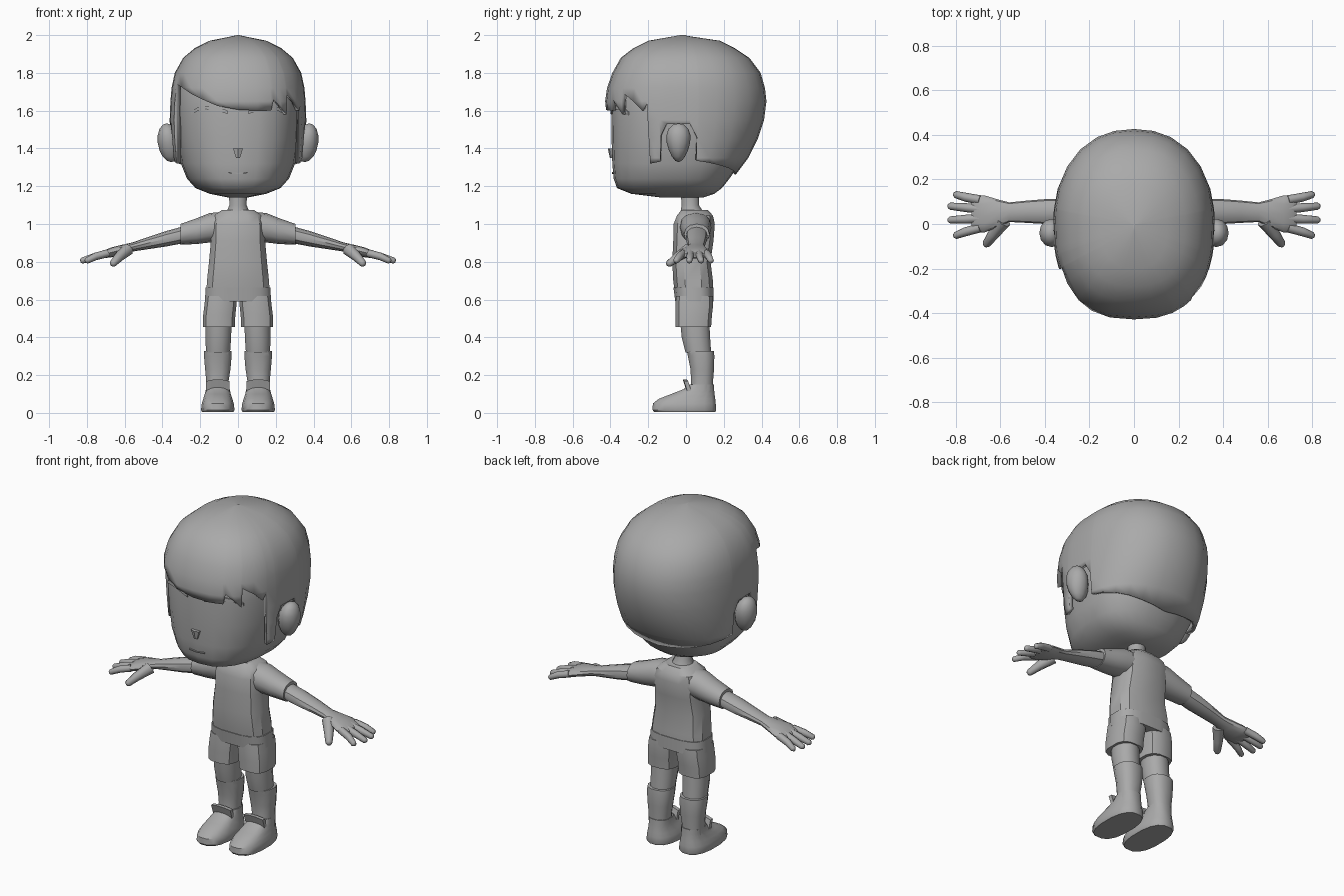
import bpy, bmesh, math
from mathutils import Vector

if "Cube" in bpy.data.objects:
    bpy.data.objects.remove(bpy.data.objects["Cube"])

mat = bpy.data.materials.new("plain grey")
mat.diffuse_color = (0.4, 0.4, 0.4, 1)
mat.use_nodes = True
mat.node_tree.nodes["Principled BSDF"].inputs["Base Color"].default_value = mat.diffuse_color


def finish(name, bm, mirror=False, angle=35, thick=0):
    bmesh.ops.remove_doubles(bm, verts=bm.verts, dist=1e-5)
    bmesh.ops.recalc_face_normals(bm, faces=bm.faces)
    me = bpy.data.meshes.new(name)
    bm.to_mesh(me)
    bm.free()
    me.materials.append(mat)
    ob = bpy.data.objects.new(name, me)
    bpy.context.collection.objects.link(ob)
    bpy.ops.object.select_all(action='DESELECT')
    ob.select_set(True)
    bpy.context.view_layer.objects.active = ob
    bpy.ops.object.shade_smooth_by_angle(angle=math.radians(angle))
    if thick:
        m = ob.modifiers.new("thickness", 'SOLIDIFY')
        m.thickness, m.offset = thick, -1
    if mirror:
        ob.modifiers.new("mirror", 'MIRROR')
    return ob


def sp(v, e):
    return math.copysign(abs(v) ** e, v)


def skin(bm, rings, caps=True):
    rows = [[bm.verts.new(p) for p in r] for r in rings]
    n = len(rows[0])
    for a, b in zip(rows, rows[1:]):
        for i in range(n):
            j = (i + 1) % n
            bm.faces.new((a[i], a[j], b[j], b[i]))
    if caps:
        bm.faces.new(rows[0][::-1])
        bm.faces.new(rows[-1])


def stack(name, rings, n=16, power=2.4, mirror=False, cx=0):
    """Upright loft; ring = z, x offset, half width, front y, back y."""
    bm = bmesh.new()
    out = []
    for z, dx, rx, yf, yb in rings:
        out.append([(cx + dx + rx * sp(math.sin(t), 2 / power),
                     (yf + yb) / 2 - (yb - yf) / 2 * sp(math.cos(t), 2 / power), z)
                    for t in (math.tau * (i + .5) / n for i in range(n))])
    skin(bm, out)
    return finish(name, bm, mirror)


def limb(name, rings, n=12, power=2.2):
    """Sideways loft, mirrored; ring = x, y, z, half depth, half height."""
    bm = bmesh.new()
    skin(bm, [[(x, y + ry * sp(math.cos(t), 2 / power), z + rz * sp(math.sin(t), 2 / power))
               for t in (math.tau * i / n for i in range(n))] for x, y, z, ry, rz in rings])
    return finish(name, bm, True)


def digit(name, pts, radii, n=8):
    """Rounded finger along a path, mirrored."""
    bm = bmesh.new()
    pts = [Vector(p) for p in pts]
    d = (pts[-1] - pts[0]).normalized()
    u = d.cross(Vector((0, 0, 1))).normalized()
    w = d.cross(u)
    pts.append(pts[-1] + d * radii[-1] * .6)
    radii = list(radii) + [radii[-1] * .55]
    skin(bm, [[p + r * (u * math.cos(k * math.tau / n) + w * math.sin(k * math.tau / n))
               for k in range(n)] for p, r in zip(pts, radii)])
    return finish(name, bm, True, 60)


def at(table, z):
    for a, b in zip(table, table[1:]):
        if a[0] >= z >= b[0]:
            f = (a[0] - z) / (a[0] - b[0])
            return [p + (q - p) * f for p, q in zip(a[1:], b[1:])]
    return table[-1][1:]


def head_point(table, deg, z):
    hx, yf, yb = at(table, z)
    t = math.radians(deg)
    c = math.cos(t)
    e = .8 if c > 0 else .9
    w = .8 + .1 * (1 - max(-1, min(1, c * 2))) / 2
    return (hx * sp(math.sin(t), w), yf * sp(c, e) if c > 0 else yb * abs(c) ** e, z)


# Head: z, half width, front y, back y
FACE = [(1.96, .08, -.1, .08), (1.88, .25, -.3, .28), (1.75, .325, -.385, .38),
        (1.6, .333, -.396, .385), (1.45, .322, -.394, .345), (1.32, .302, -.39, .285),
        (1.24, .27, -.383, .23), (1.19, .225, -.365, .19), (1.16, .15, -.29, .15),
        (1.14, .05, -.13, .09)]
bm = bmesh.new()
skin(bm, [[head_point(FACE, a, r[0]) for a in range(0, 360, 15)] for r in FACE])
finish("head", bm, angle=50)

# Hair cap: surface table and lower edge height by angle from the front
HAIR = [(2.0, .004, -.03, -.02), (1.97, .15, -.2, .18), (1.93, .23, -.28, .26),
        (1.88, .29, -.345, .335), (1.8, .335, -.39, .395), (1.72, .352, -.418, .418),
        (1.65, .358, -.428, .426), (1.55, .362, -.418, .413), (1.45, .358, -.41, .38),
        (1.35, .35, -.405, .33), (1.25, .335, -.395, .255)]
side = [(66, 1.64), (67, 1.32), (75, 1.33), (76, 1.47), (80, 1.53), (92, 1.53), (97, 1.46),
        (98, 1.335), (110, 1.325), (125, 1.31), (140, 1.295), (155, 1.28), (168, 1.27)]
fringe = [(0, 1.605), (12, 1.6), (24, 1.6), (27, 1.66), (34, 1.625), (41, 1.58),
          (43, 1.69), (54, 1.65), (62, 1.6)]
left = [(66, 1.74), (55, 1.725), (40, 1.69), (27, 1.66), (13, 1.625)]
edge = fringe + side + [(180, 1.26)]
edge += [(360 - a, 1.74 if a == 66 else z) for a, z in side[::-1]]
edge += [(360 - a, z) for a, z in left[1:]]
bm = bmesh.new()
rows = [r[0] for r in HAIR]
skin(bm, [[head_point(HAIR, a, max(z, low)) for a, low in edge] for z in rows], False)
bmesh.ops.dissolve_degenerate(bm, edges=bm.edges, dist=1e-4)
bm.faces.new([v for v in bm.verts if v.co.z > 1.999])
finish("hair", bm, angle=50, thick=.022)

# Ears
bm = bmesh.new()
bmesh.ops.create_uvsphere(bm, u_segments=12, v_segments=8, radius=1)
for v in bm.verts:
    x, y, z = v.co
    v.co = (.365 + .06 * x + .012 * z, -.04 + (.062 + .018 * z) * y, 1.43 + .103 * z)
finish("ear", bm, True, 50)


def face_y(x, z):
    hx, yf, _ = at(FACE, z)
    return yf * max(0, 1 - abs(x / hx) ** 2.5) ** .4


# Closed eyes and mouth: thin plates following the face
def face_line(name, pts, h, mirror=False):
    bm = bmesh.new()
    skin(bm, [[(x, face_y(x, z + dz) + dy, z + dz) for dz, dy in
               ((-h, .004), (-h, -.006), (h, -.006), (h, .004))] for x, z in pts])
    finish(name, bm, mirror)


face_line("eyelid", [(.25, 1.585), (.215, 1.608), (.17, 1.617), (.11, 1.61), (.055, 1.592)], .009, True)
face_line("mouth", [(-.05, 1.272), (0, 1.268), (.05, 1.272)], .003)

# Nose
bm = bmesh.new()
bmesh.ops.create_cone(bm, cap_ends=True, segments=6, radius1=.03, radius2=.012, depth=.05)
for v in bm.verts:
    v.co = (v.co.x, -.396 + v.co.y * .6, 1.375 - v.co.z)
finish("nose", bm)

# Neck
stack("neck", [(1.03, 0, .075, -.04, .105), (1.07, 0, .06, -.03, .09), (1.1, 0, .047, -.025, .07),
               (1.18, 0, .05, -.03, .07)], 12, 2)

# Shirt and sleeves
stack("shirt", [(.63, 0, .172, -.06, .145), (.7, 0, .168, -.07, .145), (.8, 0, .157, -.075, .132),
                (.91, 0, .147, -.07, .148), (1.0, 0, .145, -.068, .155), (1.045, 0, .13, -.05, .145),
                (1.075, 0, .085, -.025, .115)], 12, 3)
limb("sleeve", [(.07, .05, .99, .085, .075), (.15, .052, .98, .083, .078),
                (.22, .055, .962, .075, .068), (.305, .057, .945, .067, .055)])

# Arms and hands
limb("arm", [(.28, .057, .945, .056, .045), (.38, .056, .922, .057, .041), (.48, .055, .898, .05, .032),
             (.56, .053, .878, .044, .024), (.61, .048, .865, .062, .026),
             (.67, .045, .85, .083, .026), (.715, .047, .838, .082, .02), (.73, .047, .834, .07, .012)])
for i, (y0, y1, tip) in enumerate([(.108, .132, .80), (.067, .08, .825), (.025, .018, .825), (-.017, -.052, .80)]):
    digit(f"finger_{i + 1}", [(.69, y0, .845), (.755, (y0 + y1) / 2, .828), (tip, y1, .806)],
          [.021, .02, .016])
digit("thumb", [(.585, .015, .865), (.63, -.045, .825), (.662, -.09, .79)], [.035, .026, .019])

# Shorts
stack("shorts_hips", [(.59, 0, .178, -.058, .148), (.665, 0, .173, -.068, .148)], 16, 3)
stack("shorts_leg", [(.455, 0, .086, -.057, .135), (.52, -.002, .087, -.058, .14),
                     (.57, -.008, .087, -.058, .146), (.62, -.012, .085, -.055, .144)],
      12, 3, True, .101)

# Legs, socks
stack("leg", [(.32, .001, .066, -.005, .135), (.4, -.001, .07, -.025, .13), (.5, -.003, .07, -.035, .125)],
      12, 2.2, True, .105)
stack("sock", [(.08, .002, .06, .02, .145), (.17, .002, .061, .025, .145), (.23, 0, .069, .022, .15),
               (.3, 0, .075, .008, .152), (.328, 0, .074, .002, .15)], 12, 2.4, True, .107)

# Shoes and their tongues
stack("shoe", [(.006, 0, .085, -.172, .158), (.016, 0, .09, -.18, .162), (.05, 0, .086, -.178, .16),
               (.075, 0, .078, -.145, .157), (.1, 0, .07, -.08, .153), (.125, 0, .064, -.015, .15),
               (.15, 0, .062, .015, .148)], 16, 2.5, True, .107)
bm = bmesh.new()
bmesh.ops.create_cube(bm, size=1)
bmesh.ops.subdivide_edges(bm, edges=[e for e in bm.edges if abs(e.verts[0].co.x - e.verts[1].co.x) > .5],
                          cuts=2)
for v in bm.verts:
    x, y, z = v.co
    v.co = (.107 + .125 * x, .003 + .022 * y - .02 * z + .03 * x * x, .148 + .06 * z - .04 * x * x)
finish("shoe_tongue", bm, True)
